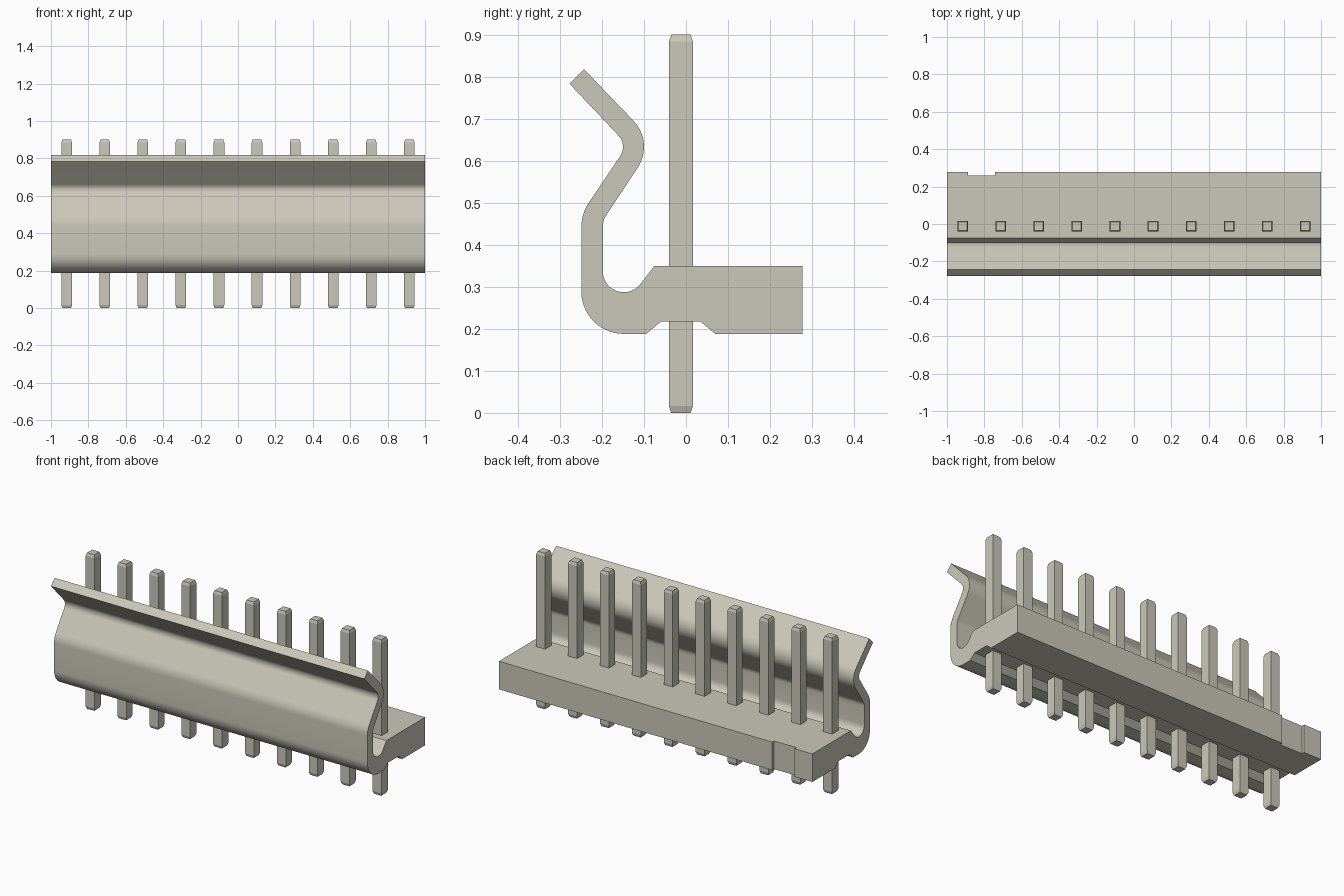
import bpy, bmesh, math

cube = bpy.data.objects.get("Cube")
if cube:
    bpy.data.objects.remove(cube, do_unlink=True)

# Single warm grey material
COLOUR = (0.60, 0.58, 0.49, 1.0)
mat = bpy.data.materials.new("warm grey")
mat.diffuse_color = COLOUR
mat.use_nodes = True
bsdf = next(n for n in mat.node_tree.nodes if n.type == 'BSDF_PRINCIPLED')
bsdf.inputs["Base Color"].default_value = COLOUR


def add_object(name, bm):
    bmesh.ops.recalc_face_normals(bm, faces=bm.faces)
    mesh = bpy.data.meshes.new(name)
    bm.to_mesh(mesh)
    bm.free()
    mesh.materials.append(mat)
    obj = bpy.data.objects.new(name, mesh)
    bpy.context.collection.objects.link(obj)
    return obj


def activate(obj):
    bpy.ops.object.select_all(action='DESELECT')
    obj.select_set(True)
    bpy.context.view_layer.objects.active = obj


def arc(cy, cz, r, start, end, steps=10):
    angles = [math.radians(start + (end - start) * i / steps) for i in range(steps + 1)]
    return [(cy + r * math.cos(a), cz + r * math.sin(a)) for a in angles]


def loft(name, rings):
    """Skin matching rings of points and cap both ends."""
    bm = bmesh.new()
    loops = [[bm.verts.new(p) for p in ring] for ring in rings]
    n = len(loops[0])
    for a, b in zip(loops, loops[1:]):
        for i in range(n):
            bm.faces.new((a[i], a[(i + 1) % n], b[(i + 1) % n], b[i]))
    bm.faces.new(loops[0][::-1])
    bm.faces.new(loops[-1])
    return add_object(name, bm)


# Housing: base block and curved locking wall, as one (y, z) cross-section
profile = [(0.277, 0.188), (0.277, 0.35), (-0.075, 0.35)]
profile += arc(-0.148, 0.337, 0.05, -35, -180, 14)      # inside of lower hook
profile += arc(-0.148, 0.443, 0.05, 180, 145, 6)        # inside of wall bend
profile += arc(-0.19, 0.633, 0.09, -35, 45, 12)         # bulge towards pins
profile += [(-0.243, 0.818), (-0.277, 0.783)]           # flared lip
profile += arc(-0.19, 0.633, 0.04, 45, -35, 12)         # outside of bulge
profile += arc(-0.148, 0.443, 0.101, 145, 180, 6)       # outside of wall bend
profile += arc(-0.148, 0.289, 0.101, 180, 270, 14)      # outside of lower hook
profile += [(-0.095, 0.188), (-0.06, 0.217), (0.035, 0.217), (0.07, 0.188)]
housing = loft("housing", [[(x, y, z) for y, z in profile] for x in (-1, 1)])

# Shallow notch in the back face
notch = loft("notch_cutter", [[(x, y, z) for y, z in
             ((0.26, 0.1), (0.32, 0.1), (0.32, 0.45), (0.26, 0.45))]
             for x in (-0.888, -0.743)])
notch.hide_render = True
cut = housing.modifiers.new("notch", 'BOOLEAN')
cut.operation = 'DIFFERENCE'
cut.solver = 'EXACT'
cut.object = notch
activate(housing)
bpy.ops.object.modifier_apply(modifier=cut.name)
bpy.data.objects.remove(notch, do_unlink=True)
activate(housing)
bpy.ops.object.shade_smooth_by_angle(angle=math.radians(30))

# Row of square pins with tapered ends
PINS, PIN_Y = 10, -0.012
for i in range(PINS):
    px = -0.916 + 1.832 * i / (PINS - 1)
    rings = [[(px + sx * h, PIN_Y + sy * h, z)
              for sx, sy in ((-1, -1), (1, -1), (1, 1), (-1, 1))]
             for z, h in ((0, 0.023), (0.016, 0.0285), (0.884, 0.0285), (0.9, 0.023))]
    loft(f"pin_{i + 1}", rings)
